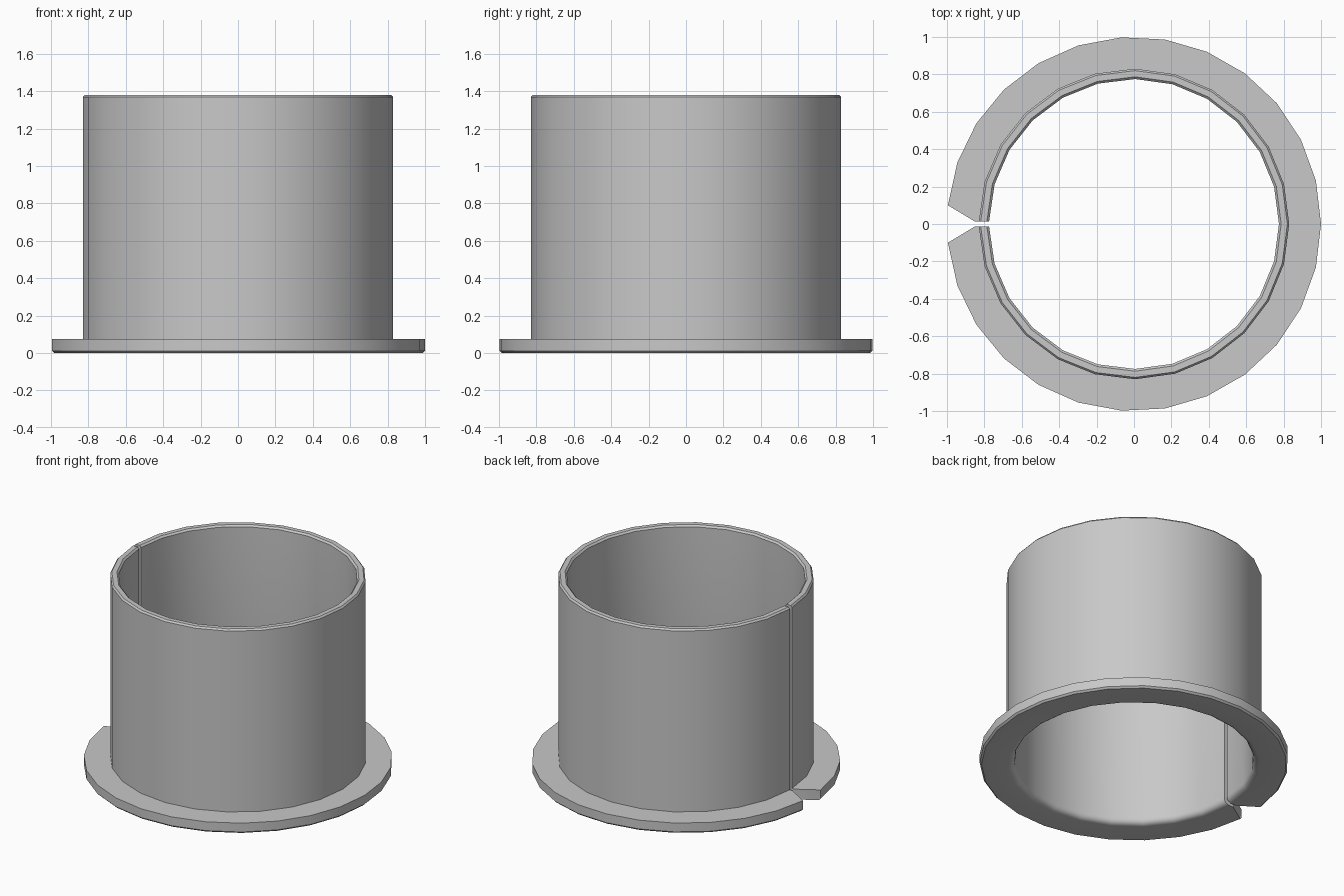
import bpy, bmesh
from math import sin, cos, asin, pi

cube = bpy.data.objects.get("Cube")
if cube:
    bpy.data.objects.remove(cube, do_unlink=True)

GAP = 0.013        # half width of the slot on the -x side
HEIGHT = 1.38
FLANGE = 0.075
SIDES, RIM_SIDES = 24, 26

steel = bpy.data.materials.new("light grey steel")
steel.use_nodes = True
colour = (0.58, 0.58, 0.58, 1)
steel.diffuse_color = colour
steel.node_tree.nodes["Principled BSDF"].inputs["Base Color"].default_value = colour

bm = bmesh.new()


def ring(radius, z, sides=SIDES, gap=GAP):
    """Open ring of vertices, ending at the slot on the -x side."""
    end = pi - asin(gap / radius)
    angles = [end * (2 * i / sides - 1) for i in range(sides + 1)]
    return [bm.verts.new((radius * cos(a), radius * sin(a), z)) for a in angles]


def skin(rings):
    for a, b in zip(rings, rings[1:]):
        for i in range(len(a) - 1):
            bm.faces.new((a[i], a[i + 1], b[i + 1], b[i]))


# Sleeve: rounded inner mouth, bore, chamfered top, outer wall
BORE, OUTER, FILLET = 0.775, 0.83, 0.04
sleeve = []
for k in range(5):
    t = k / 4 * pi / 2
    sleeve.append(ring(BORE + FILLET * (1 - sin(t)), FILLET * (1 - cos(t))))
sleeve += [ring(BORE, HEIGHT - 0.012), ring(BORE + 0.012, HEIGHT),
           ring(OUTER - 0.01, HEIGHT), ring(OUTER, HEIGHT - 0.012),
           ring(OUTER, FLANGE)]
skin(sleeve)

# Flange rim with a small chamfer underneath
rim = [ring(0.988, 0, RIM_SIDES, 0.1), ring(1, 0.012, RIM_SIDES, 0.1),
       ring(1, FLANGE, RIM_SIDES, 0.1)]
skin(rim)

# Points where the slot opens into the wide notch of the flange
low, high = [[bm.verts.new((-0.85, s * GAP, z)) for s in (-1, 1)] for z in (0, FLANGE)]

# Flat C-shaped faces under and over the flange
for inner, outer, notch in ((sleeve[0], rim[0], low), (sleeve[-1], rim[-1], high)):
    bm.faces.new(inner + [notch[1]] + outer[::-1] + [notch[0]])

# Slot walls and slanted notch walls
for side, end in ((0, 0), (1, -1)):
    bm.faces.new([r[end] for r in sleeve] + [high[side], low[side]])
    bm.faces.new([r[end] for r in rim] + [high[side], low[side]])

bmesh.ops.recalc_face_normals(bm, faces=bm.faces)
flat = [f for f in bm.faces if len(f.verts) > 4]
bmesh.ops.triangulate(bm, faces=flat)

mesh = bpy.data.meshes.new("split_flanged_sleeve")
bm.to_mesh(mesh)
bm.free()
mesh.materials.append(steel)
bushing = bpy.data.objects.new("split_flanged_sleeve", mesh)
bpy.context.collection.objects.link(bushing)

# Smooth walls, crisp edges
bpy.context.view_layer.objects.active = bushing
bushing.select_set(True)
bpy.ops.object.shade_smooth_by_angle(angle=0.52)
